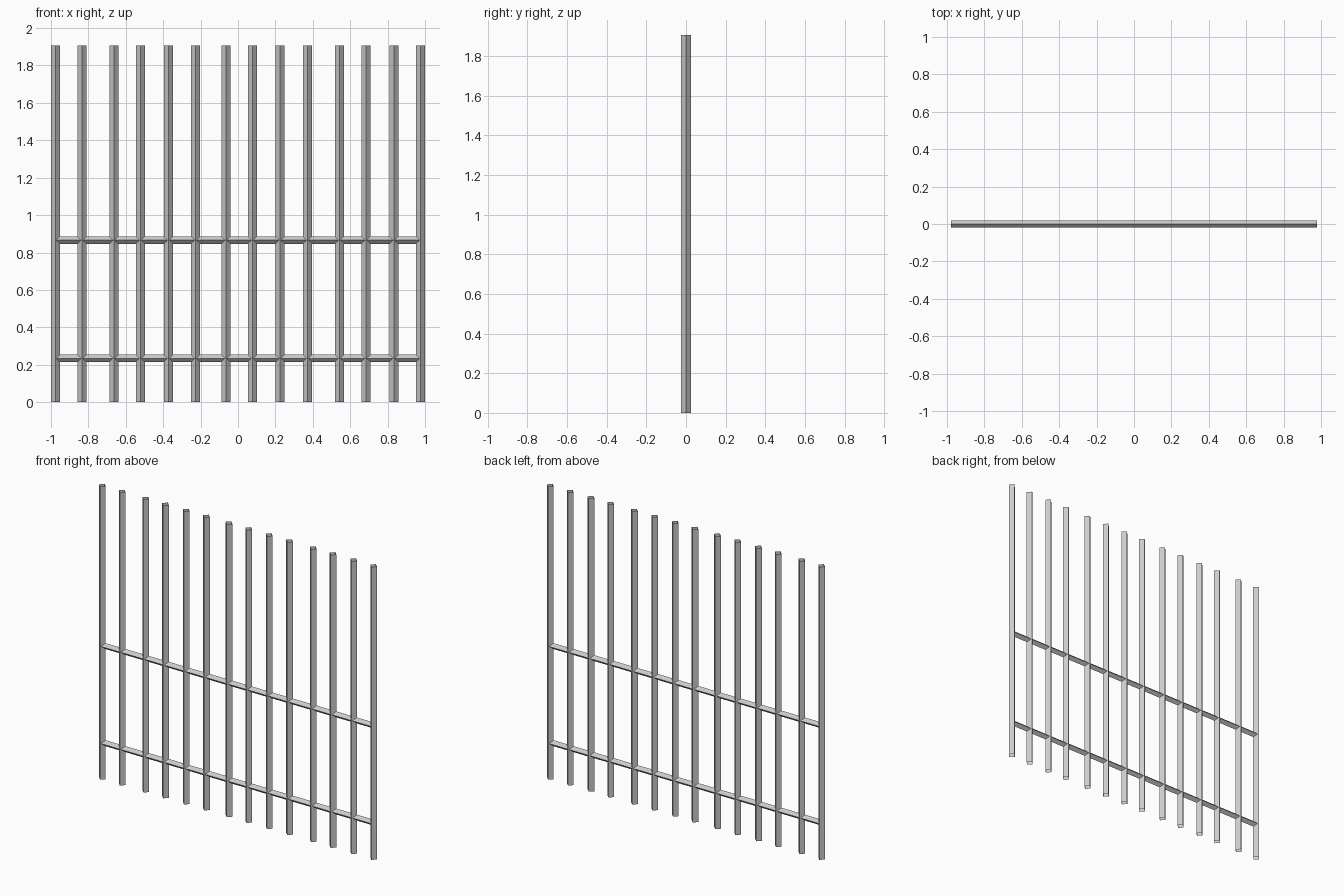
import bpy
from math import pi

if "Cube" in bpy.data.objects:
    bpy.data.objects.remove(bpy.data.objects["Cube"])

BAR_RADIUS, BAR_HEIGHT = 0.024, 1.906
RAIL_RADIUS, RAIL_LENGTH = 0.0195, 1.955


def tube(name, radius, length, location, rotation=(0, 0, 0)):
    # open-ended four-sided tube, corner facing front
    bpy.ops.mesh.primitive_cylinder_add(
        vertices=4, radius=radius, depth=length, end_fill_type='NOTHING',
        location=location, rotation=rotation)
    bpy.context.object.name = name
    return bpy.context.object


# upright bars, slightly uneven spacing
bar_x = [-0.976, -0.834, -0.664, -0.522, -0.372, -0.227, -0.065,
         0.077, 0.225, 0.371, 0.542, 0.684, 0.833, 0.976]
for i, x in enumerate(bar_x):
    tube(f"upright_bar_{i + 1}", BAR_RADIUS, BAR_HEIGHT, (x, 0, BAR_HEIGHT / 2))

# horizontal rails
for name, z in (("lower_rail", 0.234), ("upper_rail", 0.866)):
    tube(name, RAIL_RADIUS, RAIL_LENGTH, (0, 0, z), (0, pi / 2, 0))
